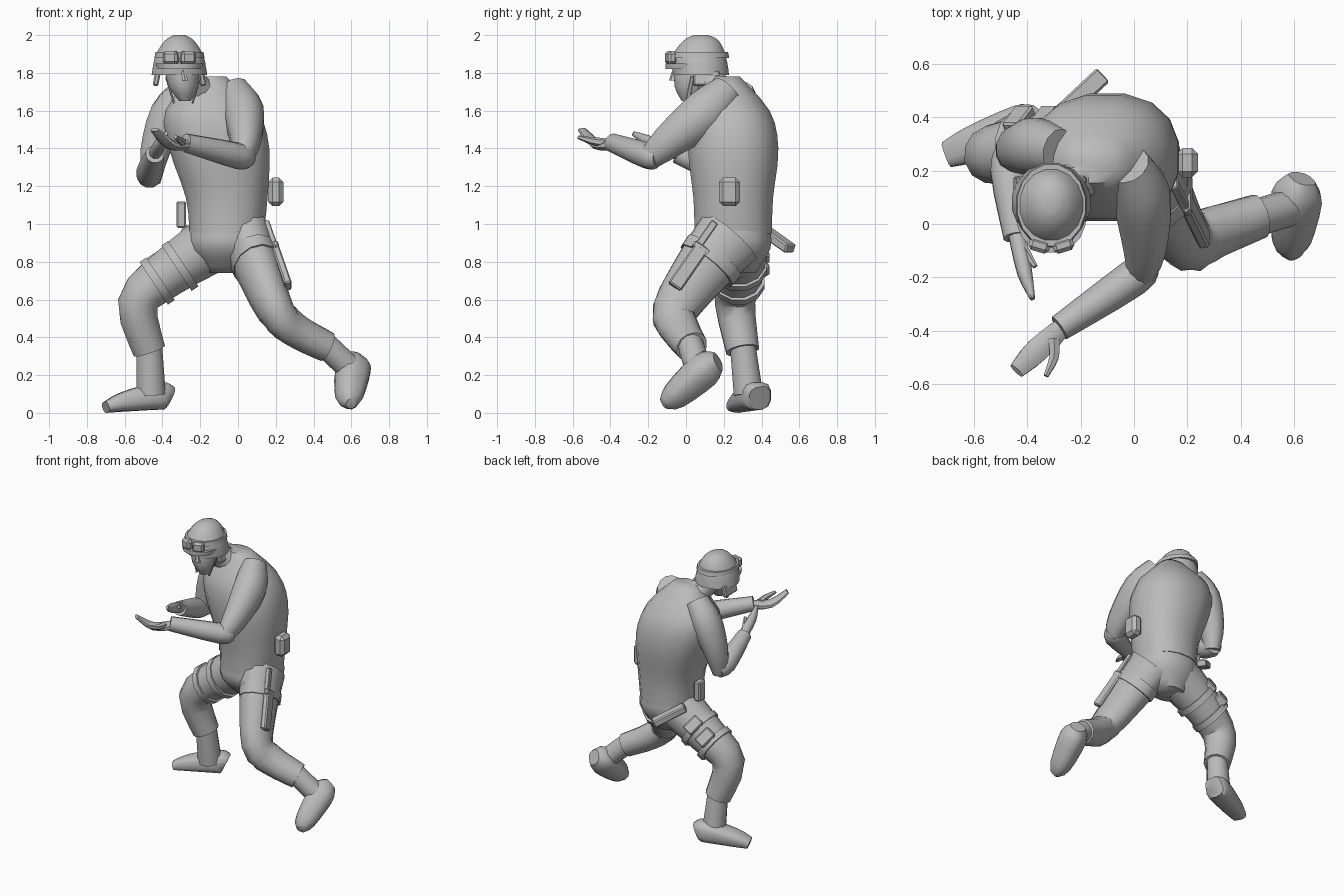
import bpy, bmesh, math
from mathutils import Vector, Matrix

old = bpy.data.objects.get("Cube")
if old:
    bpy.data.objects.remove(old, do_unlink=True)

shade = (.5, .5, .5, 1)
grey = bpy.data.materials.new("plain grey")
grey.use_nodes = True
grey.diffuse_color = shade
grey.node_tree.nodes["Principled BSDF"].inputs["Base Color"].default_value = shade

ACROSS, FORWARD, UP = Matrix.Identity(3)


def finish(name, bm, angle):
    bmesh.ops.recalc_face_normals(bm, faces=bm.faces)
    mesh = bpy.data.meshes.new(name)
    bm.to_mesh(mesh)
    bm.free()
    mesh.materials.append(grey)
    part = bpy.data.objects.new(name, mesh)
    bpy.context.collection.objects.link(part)
    bpy.ops.object.select_all(action='DESELECT')
    part.select_set(True)
    bpy.context.view_layer.objects.active = part
    bpy.ops.object.shade_smooth_by_angle(angle=math.radians(angle))


def smooth_path(knots, steps=3):
    """Pass a smooth spline through knots that hold a position and a radius."""
    knots = [Vector(knot) for knot in knots]
    padded = [knots[0], *knots, knots[-1]]
    samples = []
    for before, start, end, after in zip(padded, padded[1:], padded[2:], padded[3:]):
        leave, arrive = (end - before) / 2, (after - start) / 2
        for step in range(steps):
            t = step / steps
            ease = t * t * (3 - 2 * t)
            samples.append(start.lerp(end, ease) + leave * t * (1 - t) ** 2 - arrive * t * t * (1 - t))
    return samples + [knots[-1]]


def local_frame(axis, side):
    axis = Vector(axis).normalized()
    side = Vector(side)
    side = (side - axis * side.dot(axis)).normalized()
    return side, axis.cross(side), axis


def tube(name, *knots, depth=(1, 1), side=ACROSS, sides=12, power=2, level=False):
    """Loft oval rings along a path; depth is the oval's aspect at start and end."""
    bm = bmesh.new()
    samples = smooth_path(knots)
    last = len(samples) - 1
    loops = []
    for i, sample in enumerate(samples):
        heading = samples[min(i + 1, last)].xyz - samples[max(i - 1, 0)].xyz
        u, v, _ = local_frame(UP if level else heading, side)
        aspect = depth[0] + (depth[1] - depth[0]) * i / last
        loop = []
        for k in range(sides):
            turn = math.tau * (k + .5) / sides
            a, b = [math.copysign(abs(w) ** (2 / power), w) for w in (math.cos(turn), math.sin(turn))]
            loop.append(bm.verts.new(sample.xyz + (u * a + v * b * aspect) * sample.w))
        loops.append(loop)
    for lower, upper in zip(loops, loops[1:]):
        for k in range(sides):
            bm.faces.new((lower[k - 1], lower[k], upper[k], upper[k - 1]))
    bm.faces.new(loops[0])
    bm.faces.new(loops[-1])
    finish(name, bm, angle=50)


def box(name, centre, size, axis=UP, side=ACROSS, bevel=.008):
    """Bevelled box, sized along side, across, and along axis."""
    bm = bmesh.new()
    bmesh.ops.create_cube(bm, size=1)
    bmesh.ops.scale(bm, vec=size, verts=bm.verts)
    bmesh.ops.bevel(bm, geom=bm.edges[:], offset=bevel, segments=1, affect='EDGES')
    turn = Matrix(local_frame(axis, side)).transposed()
    bmesh.ops.transform(bm, matrix=Matrix.Translation(centre) @ turn.to_4x4(), verts=bm.verts)
    finish(name, bm, angle=30)


# Torso and pelvis
tube("jacket", (-.06, .25, .95, .2), (-.06, .25, 1.14, .22), (-.1, .25, 1.4, .27),
     (-.14, .24, 1.6, .25), (-.15, .22, 1.78, .09),
     depth=(1.05, .75), sides=16, power=2.3, level=True)
tube("trouser_seat", (-.07, .27, .74, .1), (-.06, .25, .87, .2), (-.06, .25, .98, .2),
     sides=16, power=2.3, level=True)

# Legs
tube("left_trouser_leg", (.04, .23, .93, .14), (.11, .08, .75, .12), (.2, -.06, .54, .1),
     (.3, -.03, .44, .09), (.47, .03, .35, .08), depth=(1.35, 1.1))
tube("right_trouser_leg", (-.13, .28, .9, .16), (-.37, .28, .74, .13), (-.53, .26, .58, .11),
     (-.47, .3, .33, .09), side=FORWARD)

# Boots
tube("right_boot_shaft", (-.47, .3, .36, .07), (-.46, .33, .1, .08))
tube("left_boot_shaft", (.45, .02, .37, .07), (.61, .07, .22, .07), side=FORWARD)
tube("right_boot_foot", (-.37, .39, .08, .06), (-.42, .37, .09, .08), (-.6, .3, .06, .07),
     (-.7, .26, .03, .05), depth=(1.1, .6), side=FORWARD, power=2.8)
tube("left_boot_foot", (.63, .17, .27, .05), (.61, .1, .23, .09), (.59, -.06, .09, .07),
     (.6, -.12, .05, .03), side=(.8, .2, -.5), power=2.6)

# Arms
tube("left_upper_arm", (-.02, .22, 1.71, .08), (.03, .1, 1.59, .11), (.04, -.1, 1.43, .08),
     (.02, -.2, 1.34, .05), depth=(1.1, 1.2))
tube("right_upper_arm", (-.28, .27, 1.7, .08), (-.37, .29, 1.58, .1), (-.44, .28, 1.38, .08),
     (-.46, .26, 1.22, .05), depth=(1.1, 1.1))
tube("left_forearm", (.05, -.15, 1.35, .05), (0, -.2, 1.36, .07), (-.28, -.39, 1.43, .05))
tube("right_forearm", (-.46, .29, 1.24, .05), (-.47, .2, 1.27, .07), (-.44, -.05, 1.37, .05))

# Hands
tube("left_hand", (-.26, -.38, 1.42, .03), (-.36, -.47, 1.42, .025), (-.44, -.55, 1.5, .012),
     depth=(1.2, 2.7), side=UP, sides=8)
tube("left_thumb", (-.3, -.43, 1.43, .025), (-.3, -.5, 1.44, .02), (-.33, -.57, 1.46, .01), sides=6)
tube("right_hand", (-.44, -.03, 1.37, .035), (-.41, -.18, 1.43, .03), (-.38, -.28, 1.48, .01),
     depth=(1, 1.3), sides=8)
tube("right_thumb", (-.42, -.08, 1.4, .02), (-.37, -.16, 1.44, .01), sides=6)

# Head and neck
tube("neck", (-.19, .2, 1.68, .1), (-.24, .14, 1.74, .08), (-.29, .09, 1.82, .08))
tube("head", (-.28, .01, 1.65, .03), (-.29, .03, 1.73, .08), (-.3, .06, 1.86, .1),
     depth=(1.1, 1.25), level=True)
tube("nose", (-.28, -.07, 1.76, .02), (-.29, -.06, 1.82, .01), sides=6, level=True)

# Helmet with band, goggles, ear flaps and chin straps
helmet = dict(sides=16, level=True)
tube("helmet_shell", (-.31, .08, 1.79, .15), (-.31, .07, 1.89, .13), (-.31, .08, 1.97, .08),
     (-.31, .08, 2, .03), depth=(1, 1.3), **helmet)
tube("helmet_band", (-.31, .07, 1.88, .135), (-.31, .07, 1.91, .13), depth=(1.2, 1.2), **helmet)
tube("helmet_brim", (-.31, .01, 1.82, .12), (-.31, .02, 1.85, .13), **helmet)
for hand in (-1, 1):
    box("goggle_lens", (-.31 + hand * .045, -.08, 1.88), (.08, .05, .07),
        side=(1, hand * .3, 0), bevel=.014)
    box("helmet_ear_flap", (-.31 + hand * .12, .11, 1.77), (.03, .14, .08), axis=(hand * -.2, 0, 1))
    box("chin_strap", (-.29 + hand * .07, .02, 1.71), (.01, .02, .15), axis=(hand * .3, .2, 1), bevel=.003)

# Belt pouches and the sheath at the back
box("hip_pouch", (.2, .23, 1.17), (.08, .11, .15), bevel=.022)
box("front_pouch", (-.3, .27, 1.05), (.05, .07, .14))
box("back_sheath", (-.2, .48, .92), (.05, .07, .24), axis=(.15, .14, -.1), side=UP)

# Left thigh holster
slope = (-.08, .16, .23)
box("holster", (.23, .01, .77), (.04, .08, .26), axis=slope)
box("holster_flap", (.2, .08, .87), (.03, .1, .04), axis=slope)
box("pistol_grip", (.17, .11, .95), (.03, .04, .15), axis=slope, bevel=.005)
tube("left_thigh_strap", (.08, .15, .83, .13), (.1, .11, .78, .13), depth=(1.4, 1.35))

# Right thigh pouches and straps
slope = Vector((-.12, 0, -.08))
for i in range(2):
    box("thigh_pouch", Vector((-.33, .38, .84)) + slope * i * .8, (.08, .12, .08),
        axis=slope, side=(-.2, .6, .4))
    start = Vector((-.29, .28, .79)) + slope * i
    girth = .15 - i * .01
    tube("right_thigh_strap", (*start, girth), (*(start + slope * .3), girth), side=FORWARD)
